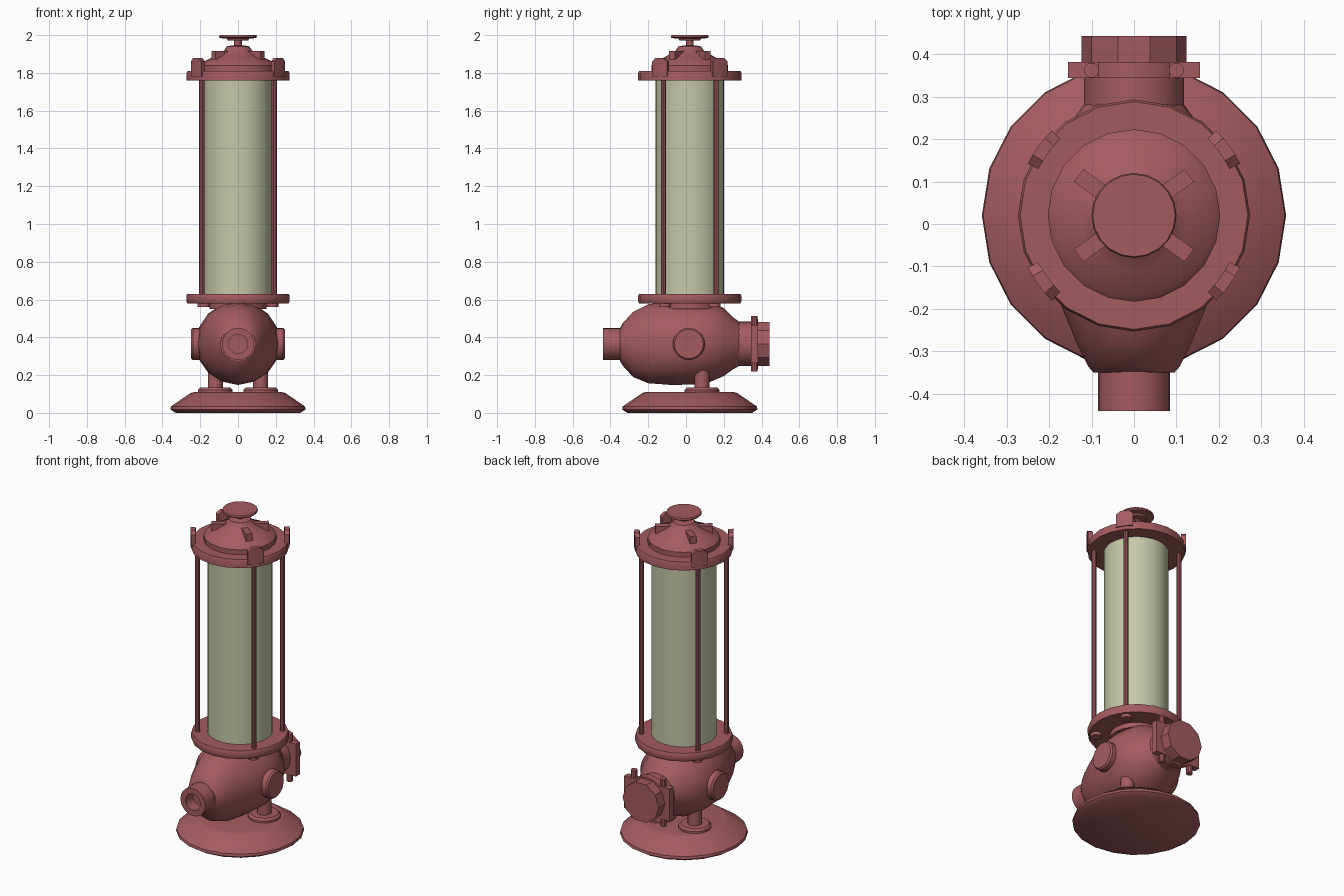
import bpy, bmesh, math
from mathutils import Matrix, Vector

if "Cube" in bpy.data.objects:
    bpy.data.objects.remove(bpy.data.objects["Cube"])

CY = 0.02   # axis of the column
BZ = 0.365  # axis height of the valve body


def material(name, rgb):
    m = bpy.data.materials.new(name)
    m.diffuse_color = (*rgb, 1)
    m.use_nodes = True
    m.node_tree.nodes["Principled BSDF"].inputs["Base Color"].default_value = m.diffuse_color
    return m


RED = material("dull_red_metal", (0.37, 0.105, 0.118))
GLASS = material("pale_green_glass", (0.56, 0.58, 0.385))


def finish(bm, name, mat, angle=35):
    bmesh.ops.remove_doubles(bm, verts=bm.verts, dist=1e-5)
    bmesh.ops.recalc_face_normals(bm, faces=bm.faces)
    me = bpy.data.meshes.new(name)
    bm.to_mesh(me)
    bm.free()
    me.materials.append(mat)
    ob = bpy.data.objects.new(name, me)
    bpy.context.collection.objects.link(ob)
    bpy.ops.object.select_all(action='DESELECT')
    ob.select_set(True)
    bpy.context.view_layer.objects.active = ob
    bpy.ops.object.shade_smooth_by_angle(angle=math.radians(angle))
    return ob


def bridge(bm, rings):
    n = len(rings[0])
    for a, b in zip(rings, rings[1:]):
        for i in range(n):
            j = (i + 1) % n
            bm.faces.new((a[i], a[j], b[j], b[i]))
    bm.faces.new(rings[0])
    bm.faces.new(rings[-1])


def lathe(name, profile, loc=(0, CY, 0), n=20, axis=(0, 0, 1), mat=RED):
    """Revolve (radius, height) points round an axis through loc."""
    rot = {(0, 0, 1): Matrix.Identity(3),
           (0, -1, 0): Matrix.Rotation(math.pi / 2, 3, 'X'),
           (0, 1, 0): Matrix.Rotation(-math.pi / 2, 3, 'X'),
           (1, 0, 0): Matrix.Rotation(math.pi / 2, 3, 'Y'),
           (-1, 0, 0): Matrix.Rotation(-math.pi / 2, 3, 'Y')}[axis]
    bm = bmesh.new()
    rings = []
    for r, h in profile:
        r = max(r, 0.0005)
        rings.append([bm.verts.new(Vector(loc) + rot @ Vector(
            (r * math.cos(2 * math.pi * i / n), r * math.sin(2 * math.pi * i / n), h)))
            for i in range(n)])
    bridge(bm, rings)
    return finish(bm, name, mat)


def cyl(name, r, h0, h1, loc=(0, CY, 0), n=20, axis=(0, 0, 1), mat=RED):
    return lathe(name, [(r, h0), (r, h1)], loc, n, axis, mat)


def box(name, centre, size, turn=0, tilt=0):
    bm = bmesh.new()
    mx = (Matrix.Translation(centre) @ Matrix.Rotation(turn, 4, 'Z')
          @ Matrix.Rotation(tilt, 4, 'Y') @ Matrix.Diagonal((*size, 1)))
    bmesh.ops.create_cube(bm, size=1, matrix=mx)
    return finish(bm, name, RED)


# base plate
lathe("base", [(0.33, 0), (0.358, 0.018), (0.355, 0.034), (0.25, 0.106), (0.23, 0.11)])

# two feet
for s, side in ((-1, "left"), (1, "right")):
    p = (s * 0.12, 0.085, 0)
    lathe(side + "_foot_disc", [(0.092, 0.10), (0.092, 0.122), (0.08, 0.134)], p, 16)
    cyl(side + "_foot_stem", 0.04, 0.12, 0.28, p, 12)

# valve body: elliptical sections along y (y, half width, low z, high z)
sections = [(-0.35, 0.095, 0.275, 0.445), (-0.335, 0.108, 0.25, 0.475),
            (-0.28, 0.135, 0.19, 0.535), (-0.20, 0.168, 0.157, 0.575),
            (-0.08, 0.212, 0.148, 0.59), (0.04, 0.224, 0.15, 0.592),
            (0.13, 0.212, 0.165, 0.585), (0.20, 0.178, 0.195, 0.555),
            (0.25, 0.14, 0.232, 0.505), (0.285, 0.115, 0.25, 0.48)]
bm = bmesh.new()
rings = []
for y, w, lo, hi in sections:
    ring = []
    for i in range(16):
        a = 2 * math.pi * i / 16
        half = hi - BZ if math.sin(a) > 0 else BZ - lo
        ring.append(bm.verts.new((w * math.cos(a), y, BZ + half * math.sin(a))))
    rings.append(ring)
bridge(bm, rings)
finish(bm, "valve_body", RED, 30)
cyl("body_neck", 0.15, 0.55, 0.60)

# front nozzle with bore
lathe("front_nozzle", [(0.085, 0.30), (0.085, 0.44), (0.05, 0.44), (0.05, 0.37)],
      (0, 0, BZ), 20, (0, -1, 0))

# side bosses
for s, side in ((-1, "left"), (1, "right")):
    lathe(side + "_boss", [(0.085, 0.12), (0.085, 0.238), (0.077, 0.248)],
          (0, 0.015, BZ), 20, (s, 0, 0))

# rear pipe, collar and clamp pins
cyl("rear_neck", 0.118, 0.2, 0.36, (0, 0, BZ), 20, (0, 1, 0))
cyl("rear_cap", 0.123, 0.36, 0.442, (0, 0, BZ), 10, (0, 1, 0))
cyl("rear_collar", 0.132, 0.343, 0.381, (0, 0, BZ), 16, (0, 1, 0))
for s, side in ((-1, "left"), (1, "right")):
    box(side + "_collar_ear", (s * 0.115, 0.362, BZ), (0.08, 0.038, 0.2))
    cyl(side + "_clamp_pin", 0.018, BZ - 0.147, BZ + 0.147, (s * 0.1, 0.362, 0), 10)

# column: flanges and glass
lathe("lower_flange", [(0.268, 0.58), (0.273, 0.59), (0.273, 0.62), (0.268, 0.63)])
lathe("upper_flange", [(0.273, 1.76), (0.273, 1.80), (0.268, 1.81)])
cyl("glass_tube", 0.182, 0.62, 1.77, n=32, mat=GLASS)

# domed lid and handwheel
lathe("lid_dome", [(0.203, 1.80), (0.203, 1.84), (0.188, 1.856), (0.13, 1.885),
                   (0.075, 1.918), (0.06, 1.94), (0.03, 1.946)])
cyl("wheel_stem", 0.02, 1.93, 1.985, n=12)
lathe("handwheel", [(0.055, 1.972), (0.06, 1.982), (0.095, 1.984), (0.1, 1.99),
                    (0.097, 2.0)])

# four rods, with nuts, clips and lid ribs
for k, a in enumerate((36, 144, 216, 324), 1):
    t = math.radians(a)
    c, s = math.cos(t), math.sin(t)
    cyl(f"rod_{k}", 0.014, 0.6, 1.78, (0.238 * c, CY + 0.238 * s, 0), 10)
    cyl(f"nut_{k}", 0.032, 0.56, 0.59, (0.224 * c, CY + 0.224 * s, 0), 12)
    box(f"lid_rib_{k}", (0.118 * c, CY + 0.118 * s, 1.893), (0.085, 0.037, 0.045), t)
    # curved clip on the flange rim
    bm = bmesh.new()
    rings = []
    for i in range(5):
        u = t + math.radians(-10 + 5 * i)
        top = 1.86 if i in (0, 4) else 1.878
        rings.append([bm.verts.new((r * math.cos(u), CY + r * math.sin(u), z))
                      for r, z in ((0.25, 1.78), (0.278, 1.78), (0.278, top), (0.25, top))])
    bridge(bm, rings)
    finish(bm, f"rim_clip_{k}", RED)
